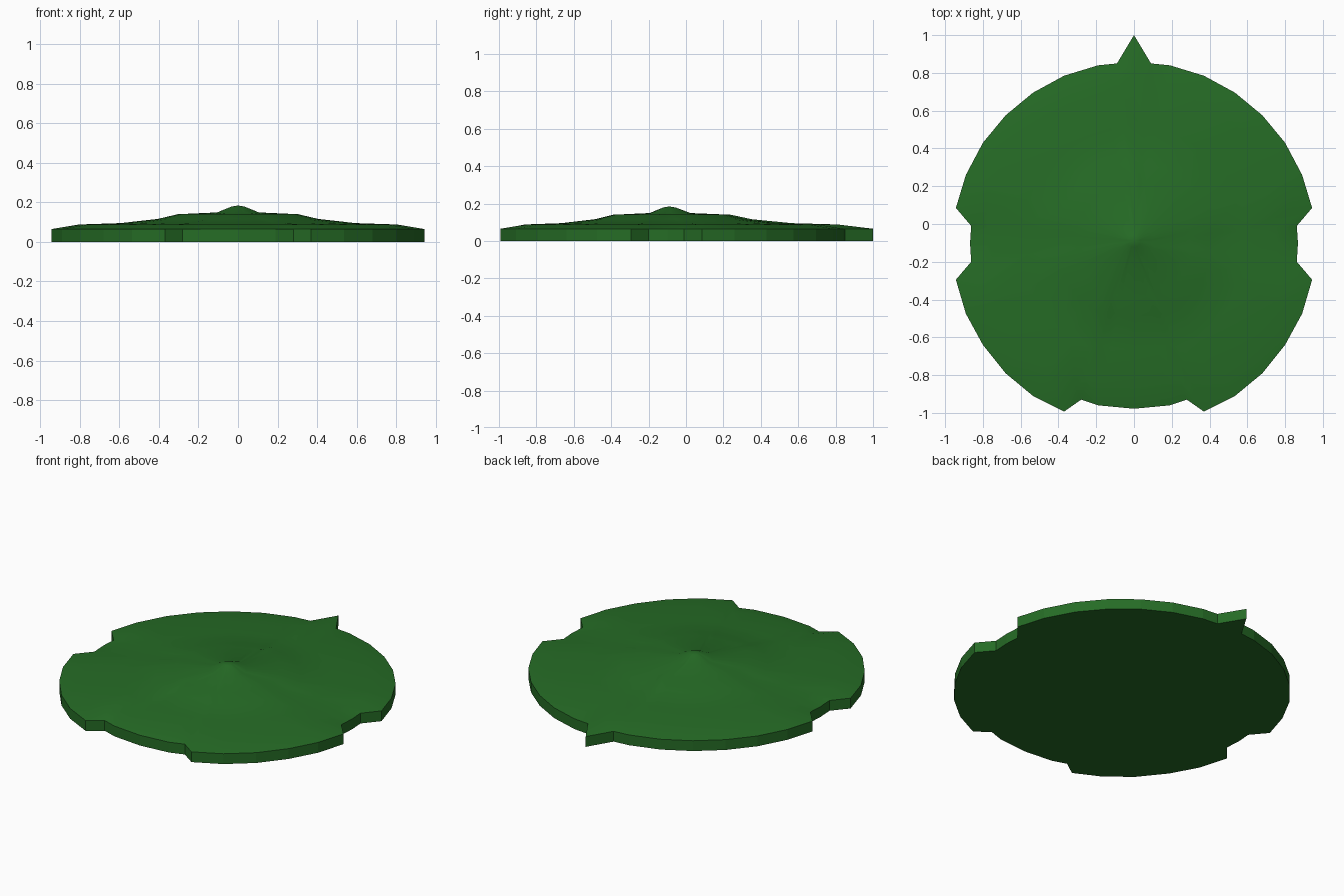
import bpy, bmesh, math

if "Cube" in bpy.data.objects:
    bpy.data.objects.remove(bpy.data.objects["Cube"])

# Right half of the notched leaf outline, from the back tip to the front
half = [(0, 1.0), (.09, .85), (.19, .84), (.37, .785), (.535, .695), (.68, .575),
        (.80, .43), (.89, .26), (.943, .085), (.862, -.01), (.868, -.10), (.862, -.20),
        (.943, -.295), (.89, -.475), (.80, -.64), (.68, -.79), (.535, -.91),
        (.37, -.993), (.28, -.93), (.19, -.96), (0, -.978)]
outline = half + [(-x, y) for x, y in half[-2:0:-1]]
CY = -.09

# Rings from rim to centre: fraction of radius, height, how much of the outline is kept
rings = [(1, 0, 1), (1, .065, 1), (.86, .088, .75), (.64, .095, .6), (.44, .116, .5),
         (.33, .14, .45), (.115, .149, .4), (.035, .179, .3)]

bm = bmesh.new()


def make_ring(frac, z, keep):
    verts = []
    for x, y in outline:
        d = math.hypot(x, y - CY)
        r = keep * d + (1 - keep) * .92
        verts.append(bm.verts.new((x / d * r * frac, CY + (y - CY) / d * r * frac, z)))
    return verts


loops = [make_ring(*r) for r in rings]
n = len(outline)
for a, b in zip(loops, loops[1:]):
    for i in range(n):
        j = (i + 1) % n
        bm.faces.new((a[i], a[j], b[j], b[i]))
# Flat underside and central peak
bm.faces.new(loops[0])
peak = bm.verts.new((0, CY, .184))
for i in range(n):
    bm.faces.new((loops[-1][i], loops[-1][(i + 1) % n], peak))
bmesh.ops.recalc_face_normals(bm, faces=bm.faces)

mesh = bpy.data.meshes.new("leaf_pad")
bm.to_mesh(mesh)
bm.free()
leaf = bpy.data.objects.new("leaf_pad", mesh)
bpy.context.collection.objects.link(leaf)

green = bpy.data.materials.new("leaf_green")
green.diffuse_color = (.019, .150, .019, 1)
green.use_nodes = True
green.node_tree.nodes["Principled BSDF"].inputs["Base Color"].default_value = green.diffuse_color
mesh.materials.append(green)

bpy.context.view_layer.objects.active = leaf
leaf.select_set(True)
bpy.ops.object.shade_smooth_by_angle(angle=math.radians(30))
# Keep the rim wall and underside faceted
for p in mesh.polygons:
    if abs(p.normal.z) < .3 or p.normal.z < -.9:
        p.use_smooth = False
